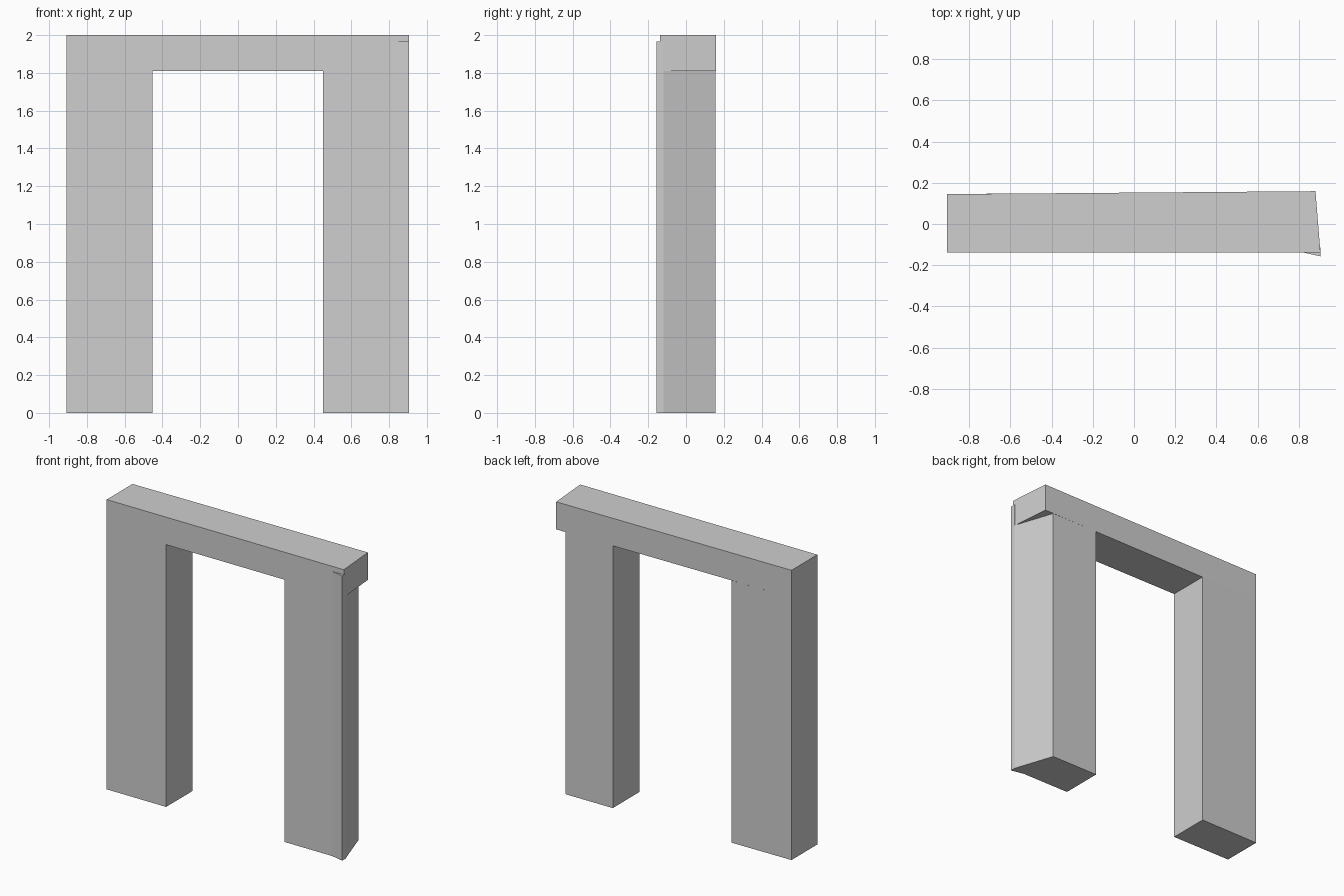
import bpy
import bmesh

cube = bpy.data.objects.get("Cube")
if cube:
    bpy.data.objects.remove(cube, do_unlink=True)

# Single plain grey
GREY = (0.62, 0.62, 0.62, 1.0)
mat = bpy.data.materials.new("plain grey")
mat.use_nodes = True
mat.diffuse_color = GREY
mat.node_tree.nodes["Principled BSDF"].inputs["Base Color"].default_value = GREY

HEIGHT = 2.0
SOFFIT = 1.81
FRONT = -0.137


def prism(name, outline, bottom, top, open_top=False):
    """Extrude a counter-clockwise plan outline upwards."""
    bm = bmesh.new()
    low = [bm.verts.new((x, y, bottom)) for x, y in outline]
    high = [bm.verts.new((x, y, top)) for x, y in outline]
    bm.faces.new(low[::-1])
    if not open_top:
        bm.faces.new(high)
    for i in range(len(outline)):
        j = (i + 1) % len(outline)
        bm.faces.new((low[i], low[j], high[j], high[i]))
    mesh = bpy.data.meshes.new(name)
    bm.to_mesh(mesh)
    bm.free()
    mesh.materials.append(mat)
    obj = bpy.data.objects.new(name, mesh)
    bpy.context.collection.objects.link(obj)
    return obj


# Straight pillar, butting against the lintel
prism("right_pillar",
      [(-0.907, FRONT), (-0.453, FRONT), (-0.453, 0.149), (-0.907, 0.145)],
      0, SOFFIT, open_top=True)

# Pillar with a splayed outer side and a slightly flared front corner
prism("left_pillar",
      [(0.45, FRONT), (0.815, FRONT), (0.905, -0.157), (0.905, -0.12),
       (0.812, 0.157), (0.45, 0.156)],
      0, SOFFIT, open_top=True)

# Flared corner carried up the face of the lintel
prism("corner_flare",
      [(0.815, FRONT), (0.905, -0.157), (0.905, -0.12), (0.88, -0.1)],
      SOFFIT, 1.965)

# Lintel, a little deeper towards the splayed end
prism("lintel",
      [(-0.907, FRONT), (0.904, FRONT), (0.88, 0.159), (-0.907, 0.145)],
      SOFFIT, HEIGHT)
